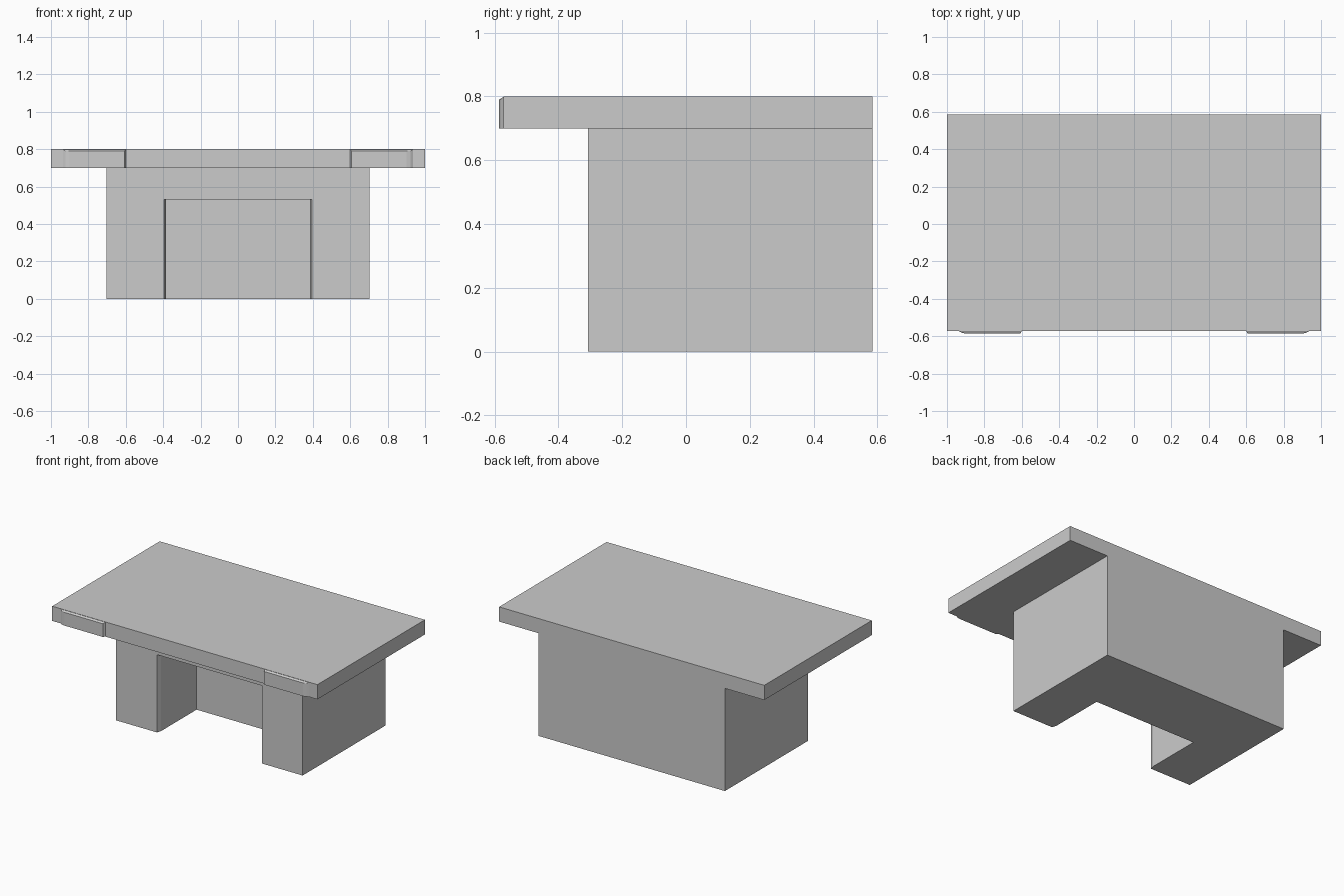
import bpy

if "Cube" in bpy.data.objects:
    bpy.data.objects.remove(bpy.data.objects["Cube"])


def make_mesh(name, verts, faces):
    mesh = bpy.data.meshes.new(name)
    mesh.from_pydata(verts, [], faces)
    mesh.update()
    obj = bpy.data.objects.new(name, mesh)
    bpy.context.collection.objects.link(obj)
    return obj


def prism(name, outline, z0, z1):
    """Extrude an anticlockwise xy outline from z0 to z1."""
    n = len(outline)
    verts = [(x, y, z) for z in (z0, z1) for x, y in outline]
    faces = [tuple(reversed(range(n))), tuple(range(n, 2 * n))]
    faces += [(i, (i + 1) % n, (i + 1) % n + n, i + n) for i in range(n)]
    return make_mesh(name, verts, faces)


BACK, EDGE, FACE = 0.585, -0.573, -0.586

# Table top slab
prism("table_top", [(-1, EDGE), (1, EDGE), (1, BACK), (-1, BACK)], 0.70, 0.80)

# Pedestal block, with a knee hole cut through its front and bottom
base = prism("pedestal", [(-0.703, -0.308), (0.703, -0.308),
                          (0.703, BACK), (-0.703, BACK)], 0.0, 0.70)
half = [(0.395, -0.308), (0.386, -0.28), (0.386, 0.105)]
hole = [(0.395, -0.5)] + half
hole += [(-x, y) for x, y in reversed(hole)]
cutter = prism("knee_hole_cutter", hole, -0.2, 0.53)
cutter.hide_render = True
cutter.hide_viewport = True
cut = base.modifiers.new("knee_hole", "BOOLEAN")
cut.operation = "DIFFERENCE"
cut.solver = "EXACT"
cut.object = cutter

# Thin raised pads on the front edge, bevelled on top and at the ends
profile = [(0.60, EDGE), (0.608, FACE), (0.90, FACE), (0.922, -0.581), (0.935, EDGE)]
n = len(profile)
verts = [(x, y, 0.70) for x, y in profile] + [(x, y, 0.79) for x, y in profile]
verts += [(0.60, EDGE, 0.798), (0.935, EDGE, 0.798)]
a, b = 2 * n, 2 * n + 1
faces = [(i, i + 1, i + 1 + n, i + n) for i in range(n - 1)]
faces += [tuple(reversed(range(n))),
          (a, n, n + 1), (2 * n - 2, 2 * n - 1, b),
          (a, n + 1, n + 2), (a, n + 2, b), (n + 2, n + 3, b),
          (0, n, a, b, 2 * n - 1, n - 1)]
pads = make_mesh("front_pads", verts, faces)
mirror = pads.modifiers.new("mirror", "MIRROR")
mirror.use_axis = (True, False, False)
